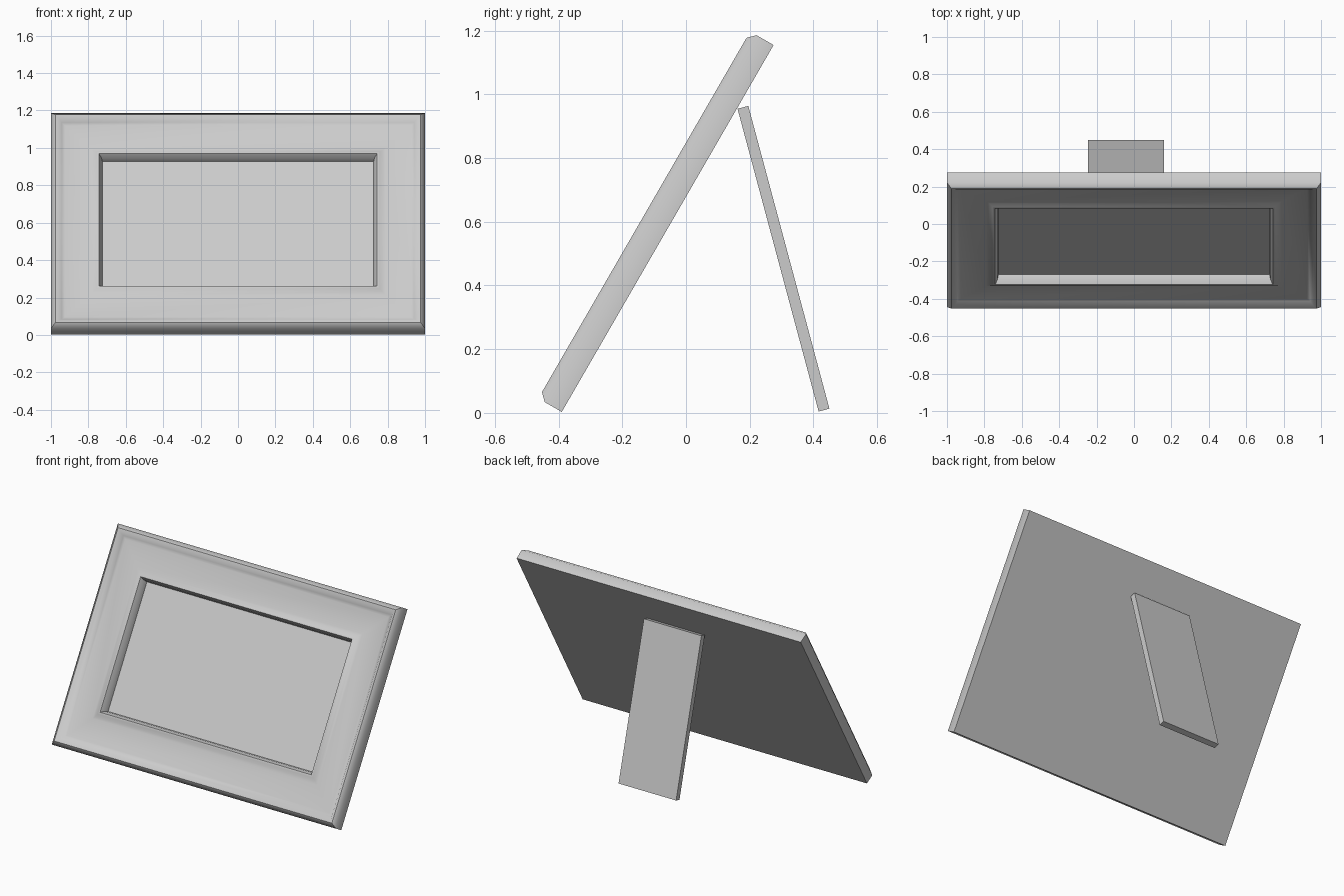
import bpy, bmesh, math
from mathutils import Matrix, Vector

cube = bpy.data.objects.get("Cube")
if cube:
    bpy.data.objects.remove(cube, do_unlink=True)

GREY = (0.6, 0.6, 0.6, 1)
mat = bpy.data.materials.new("light grey")
mat.use_nodes = True
mat.diffuse_color = GREY
mat.node_tree.nodes["Principled BSDF"].inputs["Base Color"].default_value = GREY


def add_object(name, bm, matrix):
    bmesh.ops.recalc_face_normals(bm, faces=bm.faces)
    mesh = bpy.data.meshes.new(name)
    bm.to_mesh(mesh)
    bm.free()
    mesh.materials.append(mat)
    obj = bpy.data.objects.new(name, mesh)
    obj.matrix_world = matrix
    bpy.context.collection.objects.link(obj)
    return obj


# Picture frame: rectangles swept through a moulding profile of (inset, depth)
HALF_W, HEIGHT = 1.0, 1.33
profile = [(0, 0), (0, 0.062), (0.023, 0.085), (0.04, 0.08), (0.058, 0.06),
           (0.075, 0.055), (0.21, 0.055), (0.228, 0.06), (0.244, 0.072),
           (0.257, 0.073), (0.27, 0.05), (0.275, 0.02)]
bm = bmesh.new()
rings = []
for inset, depth in profile:
    w = HALF_W - inset
    corners = [(-w, inset), (w, inset), (w, HEIGHT - inset), (-w, HEIGHT - inset)]
    rings.append([bm.verts.new((x, -depth, z)) for x, z in corners])
for a, b in zip(rings, rings[1:]):
    for i in range(4):
        j = (i + 1) % 4
        bm.faces.new((a[i], a[j], b[j], b[i]))
bm.faces.new(rings[0])
bm.faces.new(rings[-1])
lean = Matrix.Translation((0, -0.39, 0.003)) @ Matrix.Rotation(math.radians(-30), 4, "X")
frame = add_object("picture_frame", bm, lean)

bpy.ops.object.select_all(action="DESELECT")
frame.select_set(True)
bpy.context.view_layer.objects.active = frame
bpy.ops.object.shade_smooth_by_angle(angle=math.radians(50))

# Back stand: a thin slab leaning against the rear of the frame
bm = bmesh.new()
bmesh.ops.create_cube(bm, size=1)
bmesh.ops.scale(bm, vec=Vector((0.405, 0.035, 0.984)), verts=bm.verts)
prop = Matrix.Translation((-0.043, 0.306, 0.484)) @ Matrix.Rotation(math.radians(15), 4, "X")
add_object("back_stand", bm, prop)
